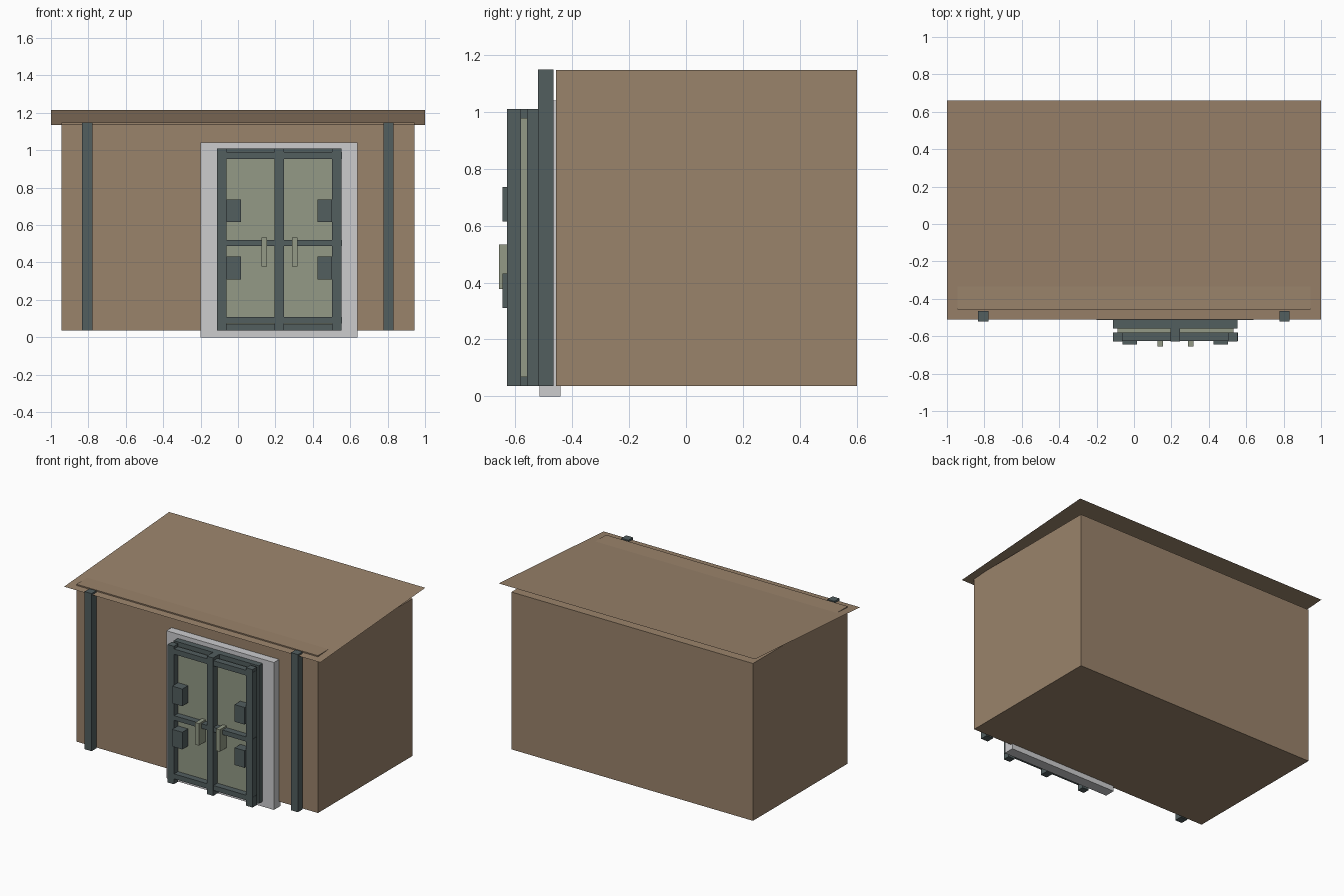
import bpy, bmesh

if "Cube" in bpy.data.objects:
    bpy.data.objects.remove(bpy.data.objects["Cube"])


def material(name, rgb):
    m = bpy.data.materials.new(name)
    lin = [((c / 255 + 0.055) / 1.055) ** 2.4 for c in rgb]
    m.diffuse_color = (*lin, 1)
    m.use_nodes = True
    m.node_tree.nodes["Principled BSDF"].inputs["Base Color"].default_value = m.diffuse_color
    return m


BROWN = material("brown wall", (154, 131, 107))
DARK = material("dark slate metal", (82, 94, 95))
GREEN = material("pale green panel", (147, 154, 134))
GREY = material("light grey surround", (204, 204, 206))


def finish(bm, name, mat):
    me = bpy.data.meshes.new(name)
    bm.to_mesh(me)
    bm.free()
    me.materials.append(mat)
    ob = bpy.data.objects.new(name, me)
    bpy.context.collection.objects.link(ob)
    return ob


def box(name, x, y, z, mat):
    """Box from (min, max) ranges on each axis."""
    bm = bmesh.new()
    bmesh.ops.create_cube(bm, size=1)
    for v in bm.verts:
        for i, (lo, hi) in enumerate((x, y, z)):
            v.co[i] = lo if v.co[i] < 0 else hi
    return finish(bm, name, mat)


# Building body
box("building_body", (-0.943, 0.943), (-0.456, 0.6), (0.037, 1.147), BROWN)

# Thin sloping roof sheet, low at the front
bm = bmesh.new()
bm.faces.new([bm.verts.new(p) for p in (
    (-1, -0.51, 1.135), (1, -0.51, 1.135), (1, 0.66, 1.215), (-1, 0.66, 1.215))])
finish(bm, "roof_sheet", BROWN)

# Front posts
for side, cx in (("left", -0.806), ("right", 0.804)):
    box(f"front_post_{side}", (cx - 0.027, cx + 0.027), (-0.52, -0.466), (0.037, 1.149), DARK)

# Grey door surround and dark backing
box("door_surround", (-0.2, 0.64), (-0.514, -0.44), (0, 1.04), GREY)
CX = 0.221  # door centre line
box("door_backing", (CX - 0.332, CX + 0.332), (-0.558, -0.466), (0.037, 1.01), DARK)

# Door leaves with hinges and handles, mirrored about the door centre
for side, s in (("left", -1), ("right", 1)):
    def span(a, b):
        return tuple(sorted((CX + s * a, CX + s * b)))
    box(f"door_panel_{side}", span(0.024, 0.31), (-0.581, -0.55), (0.068, 0.978), GREEN)
    box(f"door_edge_bar_{side}", span(0.282, 0.332), (-0.628, -0.58), (0.037, 1.01), DARK)
    box(f"door_handle_{side}", span(0.067, 0.096), (-0.656, -0.575), (0.378, 0.533), GREEN)
    for level, z in (("lower", 0.31), ("upper", 0.615)):
        box(f"door_hinge_{side}_{level}", span(0.204, 0.282), (-0.645, -0.575),
            (z, z + 0.121), DARK)

# Centre bar and cross bars
box("door_centre_bar", (CX - 0.025, CX + 0.025), (-0.628, -0.55), (0.037, 1.01), DARK)
for name, z0, z1 in (("bottom", 0.074, 0.109), ("middle", 0.487, 0.52), ("top", 0.953, 0.99)):
    box(f"door_cross_bar_{name}", (CX - 0.334, CX + 0.334), (-0.625, -0.58), (z0, z1), DARK)
